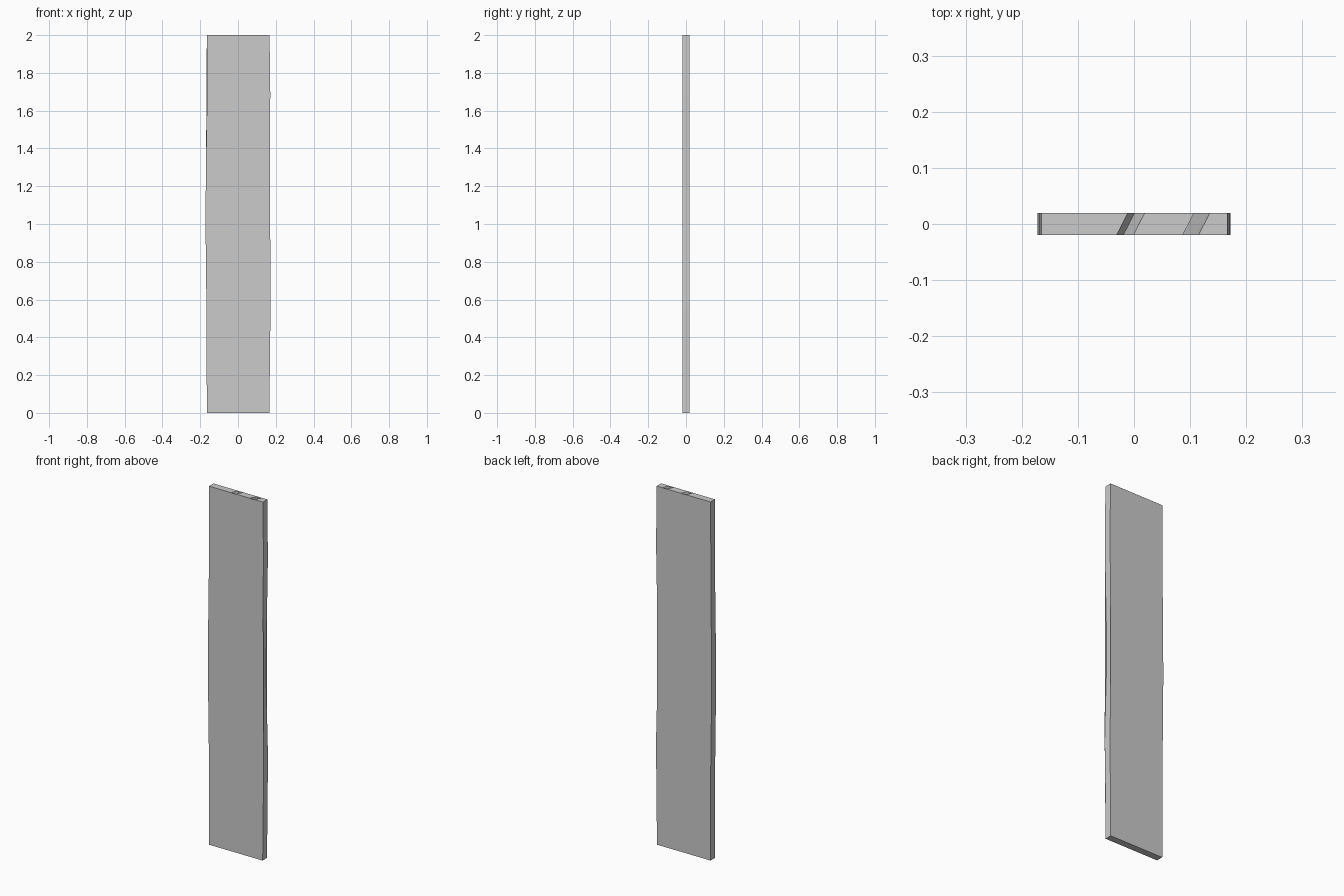
import bpy, bmesh

if "Cube" in bpy.data.objects:
    bpy.data.objects.remove(bpy.data.objects["Cube"])

T = 0.0195      # half thickness
SKEW = 0.02     # sideways drift of the splits from front to back

# Warped long edges, as (x, z)
right = [(0.166, 0), (0.168, 0.3), (0.172, 0.55), (0.166, 0.78), (0.159, 1.0),
         (0.161, 1.2), (0.168, 1.5), (0.171, 1.68), (0.167, 2)]
left = [(-0.165, 2), (-0.165, 1.6), (-0.169, 1.35), (-0.172, 1.05),
        (-0.170, 0.8), (-0.166, 0.5), (-0.165, 0)]
# Two V-shaped splits in the top end
splits = [(0.115, 2), (0.084, 1.817), (0.087, 2),
          (-0.001, 2), (-0.019, 1.935), (-0.031, 2)]

outline = ([(x, z, 0) for x, z in right] + [(x, z, SKEW) for x, z in splits]
           + [(x, z, 0) for x, z in left])

# Plank: front and back outlines joined by a ring of side faces
bm = bmesh.new()
front = [bm.verts.new((x, -T, z)) for x, z, s in outline]
back = [bm.verts.new((x + s, T, z)) for x, z, s in outline]
bm.faces.new(front)
bm.faces.new(back[::-1])
n = len(outline)
for i in range(n):
    j = (i + 1) % n
    bm.faces.new((front[j], front[i], back[i], back[j]))
bmesh.ops.triangulate(bm, faces=[f for f in bm.faces if len(f.verts) > 4])
bmesh.ops.recalc_face_normals(bm, faces=bm.faces[:])
mesh = bpy.data.meshes.new("wooden_plank")
bm.to_mesh(mesh)
bm.free()
plank = bpy.data.objects.new("wooden_plank", mesh)
bpy.context.collection.objects.link(plank)
